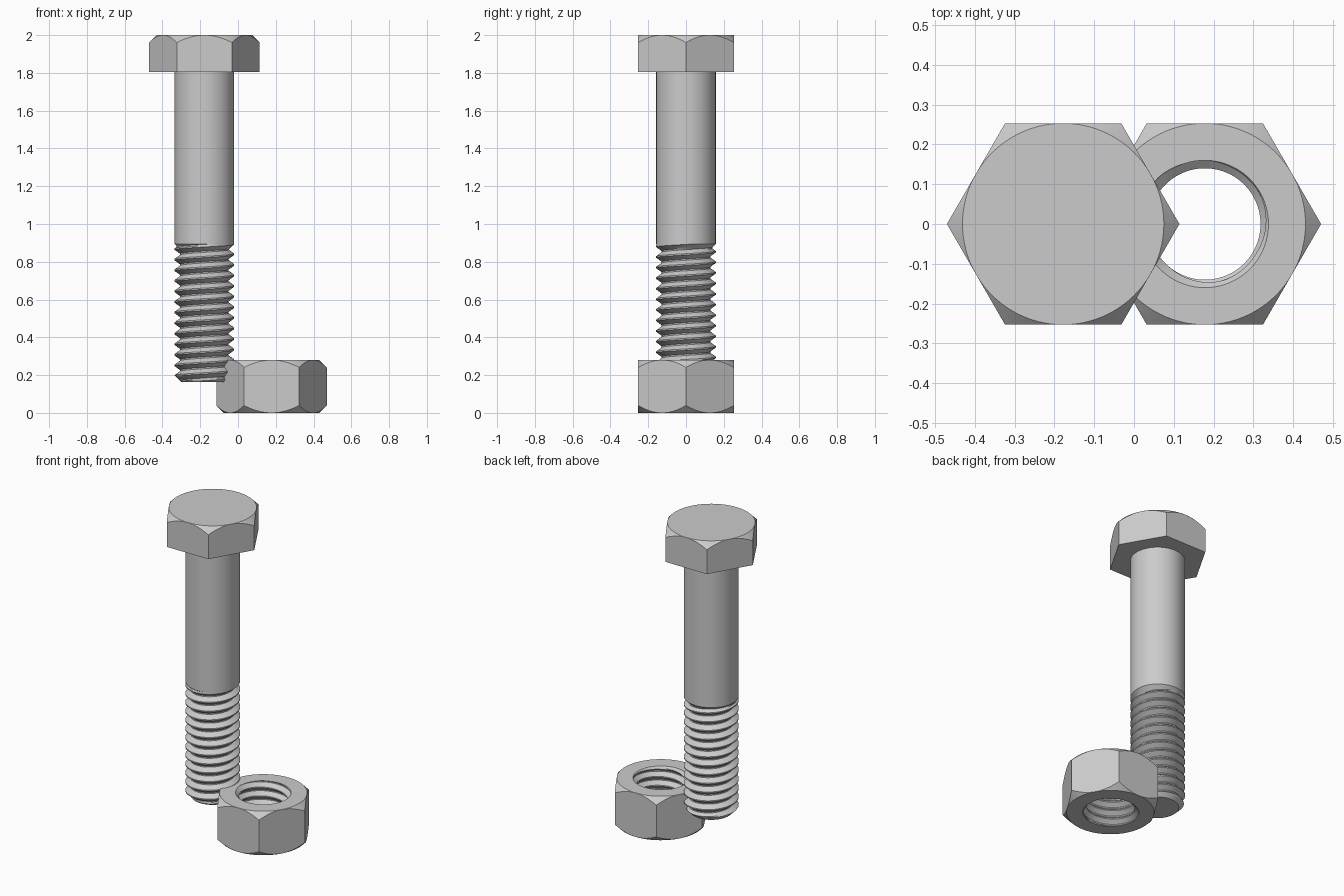
import bpy, bmesh
from math import cos, sin, pi, tau

if "Cube" in bpy.data.objects:
    bpy.data.objects.remove(bpy.data.objects["Cube"])

N = 96            # columns around each part
FLAT = 0.253      # half the width across the hexagon flats
RAD = 0.158       # shank radius
PITCH = 0.056
CX = 0.178        # offset of bolt and nut from the middle


def hex_radius(a):
    return FLAT / cos((a % (pi / 3)) - pi / 6)


def ring(radius, height):
    """One loop of points; radius and height may be numbers or functions of angle."""
    pts = []
    for i in range(N + 1):
        a = tau * i / N
        r = radius(a) if callable(radius) else radius
        z = height(a) if callable(height) else height
        pts.append((r * cos(a), r * sin(a), z))
    return pts


def thread(z0, z1, crest, root, limit):
    """Helical rows between z0 and z1; limit(r, z) shapes the run-out and chamfers."""
    rows = []
    for j in range(int(8 * ((z1 - z0) / PITCH + 1)) + 2):
        pts = []
        for i in range(N + 1):
            a = tau * i / N
            z = min(max(z0 + PITCH * (j / 8 - 1 + i / N), z0), z1)
            t = (z - z0) / PITCH - i / N
            d = abs((t - 1 / 16 + 0.5) % 1 - 0.5)
            f = min(max((d - 1 / 16) / 0.375, 0), 1)
            r = limit(crest + (root - crest) * f, z)
            pts.append((r * cos(a), r * sin(a), z))
        rows.append(pts)
    return rows


def loft(name, rings, x):
    """Skin consecutive rings, weld the seams and shade."""
    bm = bmesh.new()
    grid = [[bm.verts.new(p) for p in row] for row in rings]
    for lo, hi in zip(grid, grid[1:]):
        for i in range(N):
            bm.faces.new((lo[i], lo[i + 1], hi[i + 1], hi[i]))
    bmesh.ops.remove_doubles(bm, verts=bm.verts, dist=1e-5)
    bmesh.ops.recalc_face_normals(bm, faces=bm.faces)
    mesh = bpy.data.meshes.new(name)
    bm.to_mesh(mesh)
    bm.free()
    ob = bpy.data.objects.new(name, mesh)
    ob.location.x = x
    bpy.context.collection.objects.link(ob)
    bpy.ops.object.select_all(action='DESELECT')
    ob.select_set(True)
    bpy.context.view_layer.objects.active = ob
    bpy.ops.object.shade_smooth_by_angle(angle=pi / 6)


# Bolt: tip, thread, shank, then hexagonal head with chamfered top
TIP, RUNOUT, UNDER, TOP = 0.164, 0.895, 1.806, 2.0


def bolt_limit(r, z):
    r = max(r, RAD - (RUNOUT - z))
    return min(r, 0.122 + (z - TIP))


bolt = [ring(0, TIP)]
bolt += thread(TIP, RUNOUT, RAD, RAD - 0.029, bolt_limit)
bolt += [
    ring(RAD, UNDER),
    ring(hex_radius, UNDER),
    ring(hex_radius, lambda a: TOP - (hex_radius(a) - FLAT)),
    ring(FLAT, TOP),
    ring(0, TOP),
]
loft("hex_bolt", bolt, -CX)

# Nut: threaded countersunk hole and a hexagon chamfered on both faces
H = 0.28


def nut_limit(r, z):
    return max(r, 0.16 - min(z, H - z))


nut = thread(0, H, 0.14, 0.165, nut_limit)
nut += [
    ring(FLAT, H),
    ring(hex_radius, lambda a: H - (hex_radius(a) - FLAT)),
    ring(hex_radius, lambda a: hex_radius(a) - FLAT),
    ring(FLAT, 0),
    nut[0],
]
loft("hex_nut", nut, CX)
